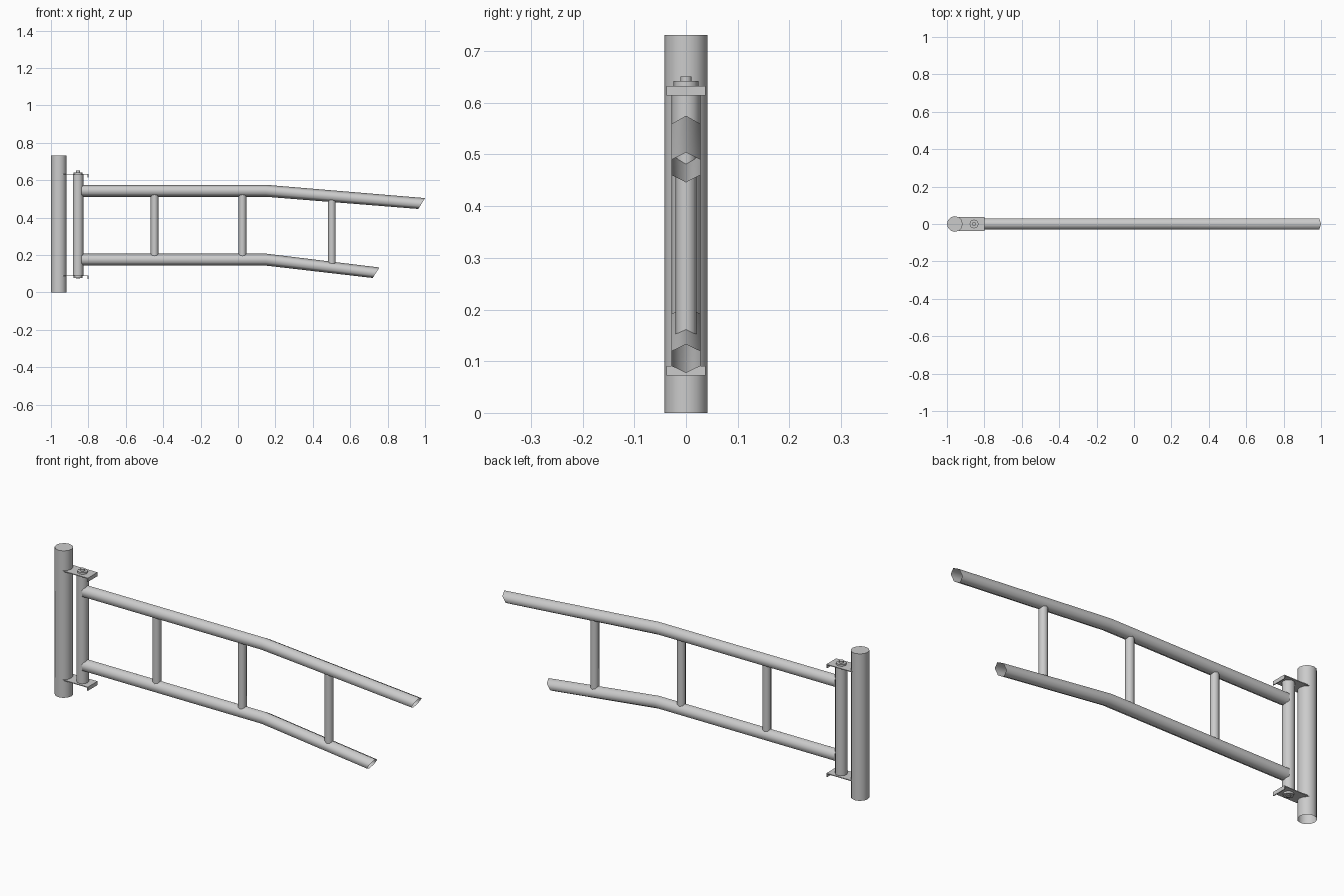
import bpy, bmesh, math

if "Cube" in bpy.data.objects:
    bpy.data.objects.remove(bpy.data.objects["Cube"])


def finish(name, bm, angle=65):
    bmesh.ops.recalc_face_normals(bm, faces=bm.faces)
    me = bpy.data.meshes.new(name)
    bm.to_mesh(me)
    bm.free()
    ob = bpy.data.objects.new(name, me)
    bpy.context.collection.objects.link(ob)
    bpy.ops.object.select_all(action='DESELECT')
    ob.select_set(True)
    bpy.context.view_layer.objects.active = ob
    bpy.ops.object.shade_smooth_by_angle(angle=math.radians(angle))
    return ob


def skin(bm, rings):
    """Join successive rings of points into an open tube."""
    loops = [[bm.verts.new(p) for p in ring] for ring in rings]
    n = len(loops[0])
    for a, b in zip(loops, loops[1:]):
        for i in range(n):
            j = (i + 1) % n
            bm.faces.new((a[i], a[j], b[j], b[i]))
    return loops


def upright(name, x, r, z0, z1, sides, cap_top=False, cap_bottom=False, bevel=0):
    """Vertical tube, optionally capped."""
    bm = bmesh.new()
    stations = [(r, z0), (r, z1 - bevel)]
    if bevel:
        stations.append((r - bevel, z1))
    rings = [[(x + q * math.cos(math.tau * i / sides), q * math.sin(math.tau * i / sides), z)
              for i in range(sides)] for q, z in stations]
    loops = skin(bm, rings)
    if cap_top:
        bm.faces.new(loops[-1])
    if cap_bottom:
        bm.faces.new(loops[0])
    return finish(name, bm)


def rail(name, stations):
    """Hexagonal pipe; each station is x, z, half height, lean of the cut in x."""
    bm = bmesh.new()
    rings = []
    for x, z, h, lean in stations:
        ring = []
        for i in range(6):
            a = math.pi / 2 + math.tau * i / 6
            ring.append((x + lean * math.sin(a), 0.0325 * math.cos(a), z + h * math.sin(a)))
        rings.append(ring)
    skin(bm, rings)
    return finish(name, bm)


def bracket(name, top):
    """Flat plate with its outer end folded down."""
    profile = [(-0.955, top), (-0.80, top), (-0.80, top - 0.019),
               (-0.804, top - 0.019), (-0.804, top - 0.004), (-0.955, top - 0.004)]
    bm = bmesh.new()
    loops = skin(bm, [[(x, y, z) for x, z in profile] for y in (-0.038, 0.038)])
    for loop in loops:
        bm.faces.new(loop)
    return finish(name, bm, 30)


# Fixed post, open below
upright("post", -0.958, 0.042, 0, 0.731, 12, cap_top=True)

# Hinge: sleeve, brackets, washers and pin
HX = -0.855
upright("hinge_sleeve", HX, 0.028, 0.088, 0.63, 12)
bracket("upper_bracket", 0.633)
bracket("lower_bracket", 0.091)
upright("upper_nut", HX, 0.024, 0.633, 0.642, 8, True, True)
upright("lower_nut", HX, 0.024, 0.078, 0.087, 8, True, True)
upright("hinge_pin", HX, 0.011, 0.074, 0.651, 8, True, True)

# Bent rails with open, slanted ends
BEND = 0.15
UP, LOW = 0.543, 0.175
UP_END, LOW_END = (0.982, 0.475), (0.738, 0.105)
rail("upper_rail", [(-0.838, UP, 0.032, 0), (BEND, UP, 0.032, 0),
                    (*UP_END, 0.029, 0.018)])
rail("lower_rail", [(-0.838, LOW, 0.032, 0), (BEND, LOW, 0.032, 0),
                    (*LOW_END, 0.028, 0.018)])


def height(x, z, end):
    """Centre height of a rail at x."""
    return z + (end[1] - z) * max(0, x - BEND) / (end[0] - BEND)


# Rungs run between the rail centre lines
for k, x in enumerate((-0.446, 0.024, 0.502)):
    upright(f"rung_{k + 1}", x, 0.0205, height(x, LOW, LOW_END), height(x, UP, UP_END), 8)
